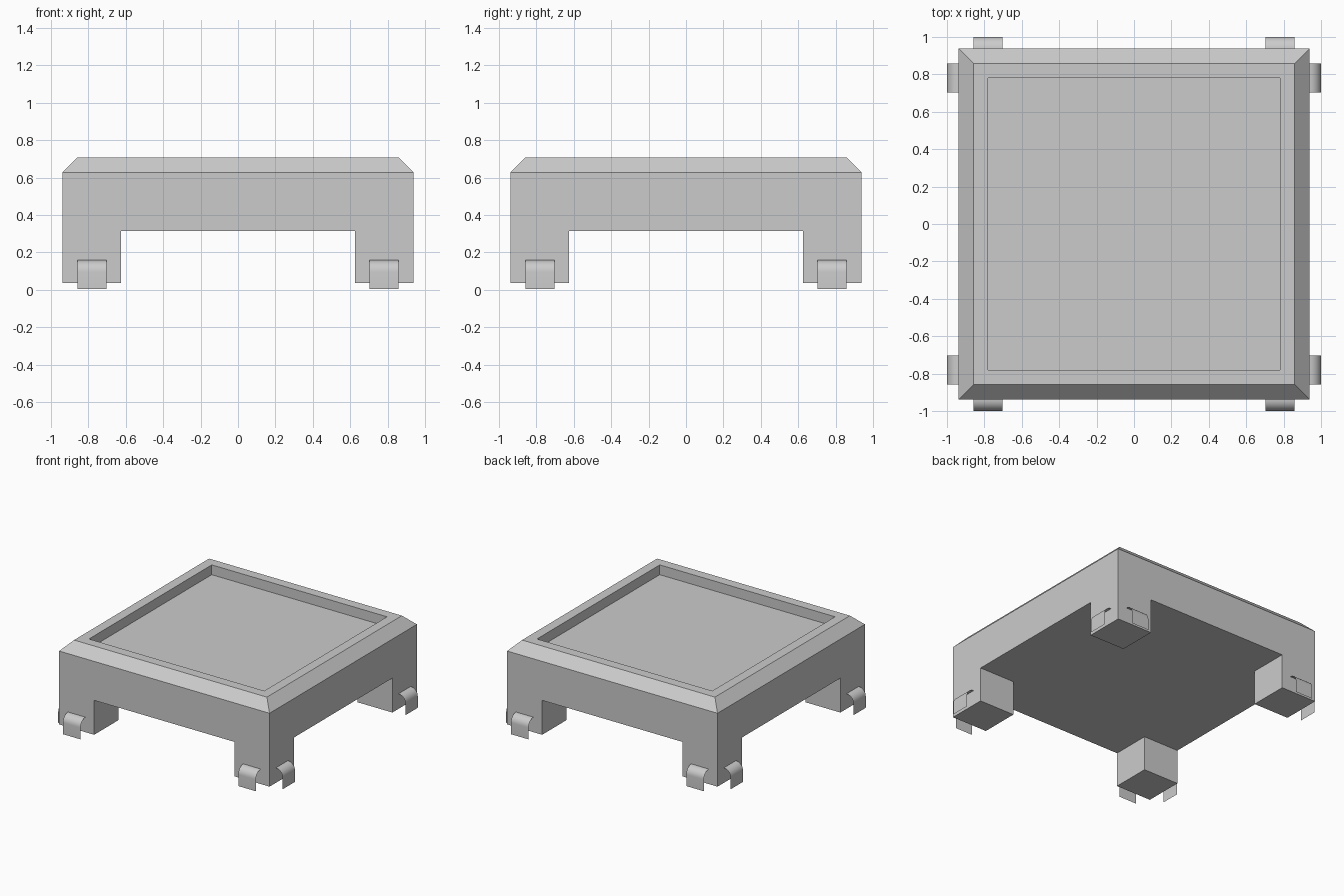
import bpy, bmesh, math
from mathutils import Matrix, Vector

if "Cube" in bpy.data.objects:
    bpy.data.objects.remove(bpy.data.objects["Cube"])

OUT, TOP, RIM, LEG = 0.9375, 0.859, 0.781, 0.625   # half widths
FOOT, UNDER, SHOULDER, HIGH = 0.037, 0.314, 0.628, 0.707   # heights


def add_object(name, bm):
    mesh = bpy.data.meshes.new(name)
    bm.to_mesh(mesh)
    bm.free()
    ob = bpy.data.objects.new(name, mesh)
    bpy.context.collection.objects.link(ob)
    return ob


# Body: underside grid, with walls, chamfer, rim and recess drawn up as rings
bm = bmesh.new()
bmesh.ops.create_grid(bm, x_segments=3, y_segments=3, size=OUT)
for v in bm.verts:
    for i in (0, 1):
        if abs(v.co[i]) < OUT - 0.01:
            v.co[i] = math.copysign(LEG, v.co[i])
    v.co.z = UNDER
corners = [f for f in bm.faces
           if all(abs(c) > LEG for c in f.calc_center_median()[:2])]
ring, half = [e for e in bm.edges if e.is_boundary], OUT
for width, z in ((OUT, SHOULDER), (TOP, HIGH), (RIM, HIGH), (RIM, SHOULDER)):
    geom = bmesh.ops.extrude_edge_only(bm, edges=ring)["geom"]
    for v in (g for g in geom if isinstance(g, bmesh.types.BMVert)):
        v.co = Vector((v.co.x * width / half, v.co.y * width / half, z))
    ring, half = [g for g in geom if isinstance(g, bmesh.types.BMEdge)], width
bmesh.ops.contextual_create(bm, geom=ring)

# Four square legs pulled down from the corner faces
for f in bmesh.ops.extrude_discrete_faces(bm, faces=corners)["faces"]:
    for v in f.verts:
        v.co.z = FOOT
bmesh.ops.remove_doubles(bm, verts=bm.verts, dist=1e-4)
bmesh.ops.recalc_face_normals(bm, faces=bm.faces)
bmesh.ops.dissolve_limit(bm, angle_limit=0.01, verts=bm.verts, edges=bm.edges)
add_object("body", bm)

# Bent sheet-metal contacts: a quarter bend out of the leg, then straight down
R = 1.0 - OUT
profile = [(OUT + R * math.sin(a), 0.158 - R + R * math.cos(a))
           for a in (math.radians(11.25 * i) for i in range(9))]
profile.append((1.0, 0.003))


def contact(name, centre, turn):
    bm = bmesh.new()
    rows = [[bm.verts.new((x, centre + s * 0.078, z)) for s in (-1, 1)]
            for x, z in profile]
    for a, b in zip(rows, rows[1:]):
        bm.faces.new((a[0], b[0], b[1], a[1])).smooth = True
    bm.transform(Matrix.Rotation(turn, 4, "Z"))
    add_object(name, bm)


for side, label in enumerate(("right", "back", "left", "front")):
    for n, centre in enumerate((-0.781, 0.781)):
        contact(f"{label}_contact_{n + 1}", centre, side * math.pi / 2)
